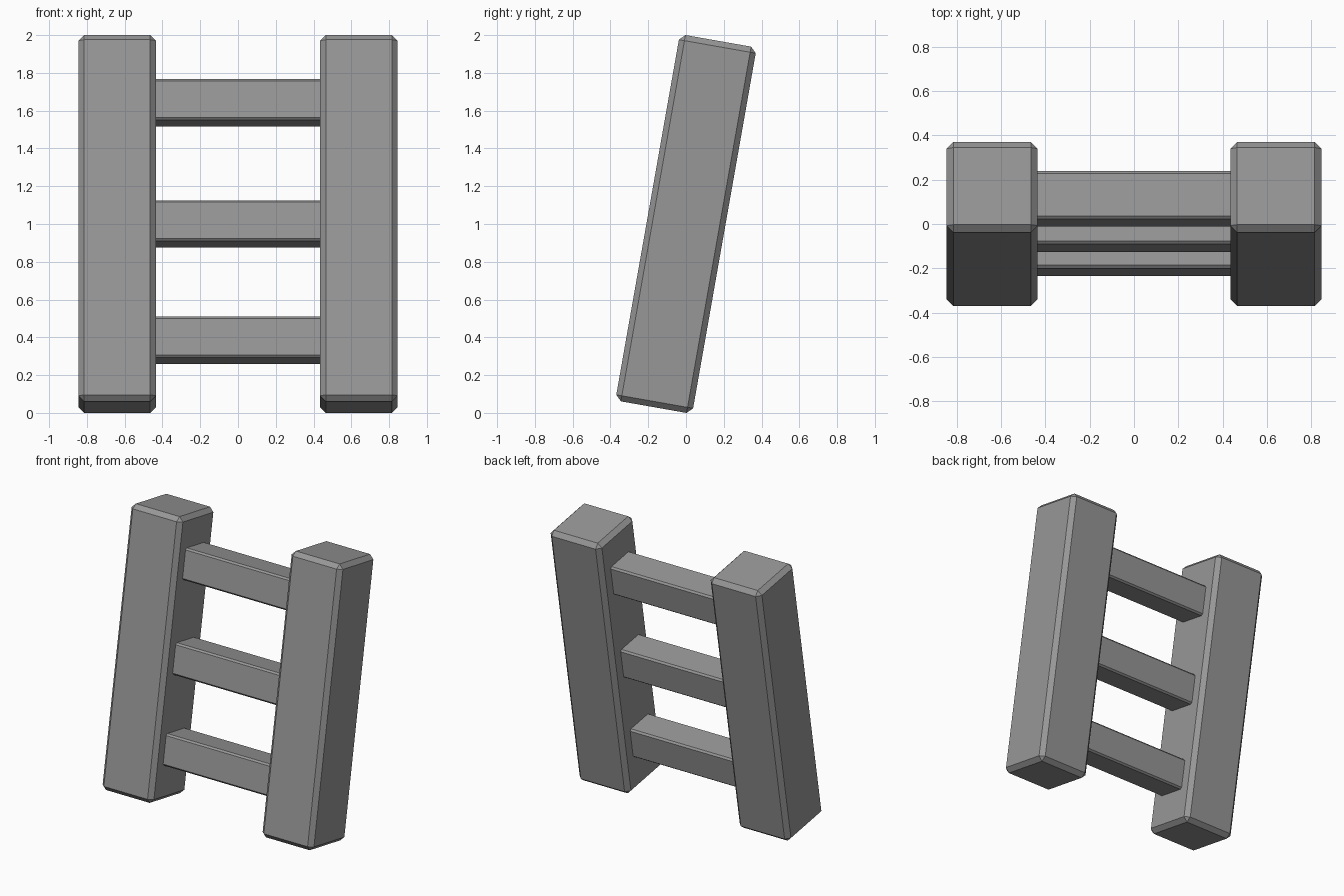
import bpy, bmesh
from math import radians
from mathutils import Matrix

if "Cube" in bpy.data.objects:
    bpy.data.objects.remove(bpy.data.objects["Cube"])

# Whole ladder leans back about the x axis through its centre
LEAN = Matrix.Translation((0, 0, 1)) @ Matrix.Rotation(radians(-10), 4, 'X')

# Dark grey finish
grey = bpy.data.materials.new("dark_grey")
grey.diffuse_color = (0.31, 0.31, 0.31, 1)
grey.use_nodes = True
grey.node_tree.nodes["Principled BSDF"].inputs["Base Color"].default_value = grey.diffuse_color


def beam(name, size, centre, chamfer):
    """Box with flat chamfered edges, placed in the leaning frame."""
    bm = bmesh.new()
    bmesh.ops.create_cube(bm, size=1)
    bmesh.ops.scale(bm, vec=size, verts=bm.verts)
    bmesh.ops.bevel(bm, geom=bm.edges[:], offset=chamfer, segments=1,
                    affect='EDGES', profile=0.5)
    bmesh.ops.transform(bm, matrix=LEAN @ Matrix.Translation(centre), verts=bm.verts)
    bmesh.ops.recalc_face_normals(bm, faces=bm.faces)
    mesh = bpy.data.meshes.new(name)
    bm.to_mesh(mesh)
    bm.free()
    mesh.materials.append(grey)
    obj = bpy.data.objects.new(name, mesh)
    bpy.context.collection.objects.link(obj)
    return obj


# Side posts
for side, sign in (("left", -1), ("right", 1)):
    beam(f"{side}_post", (0.41, 0.413, 1.969), (sign * 0.64, 0, 0), 0.03)

# Rungs, ends sunk slightly into the posts
for name, z in (("lower", -0.625), ("middle", 0.0), ("upper", 0.652)):
    beam(f"{name}_rung", (0.92, 0.22, 0.22), (0, 0, z), 0.012)
